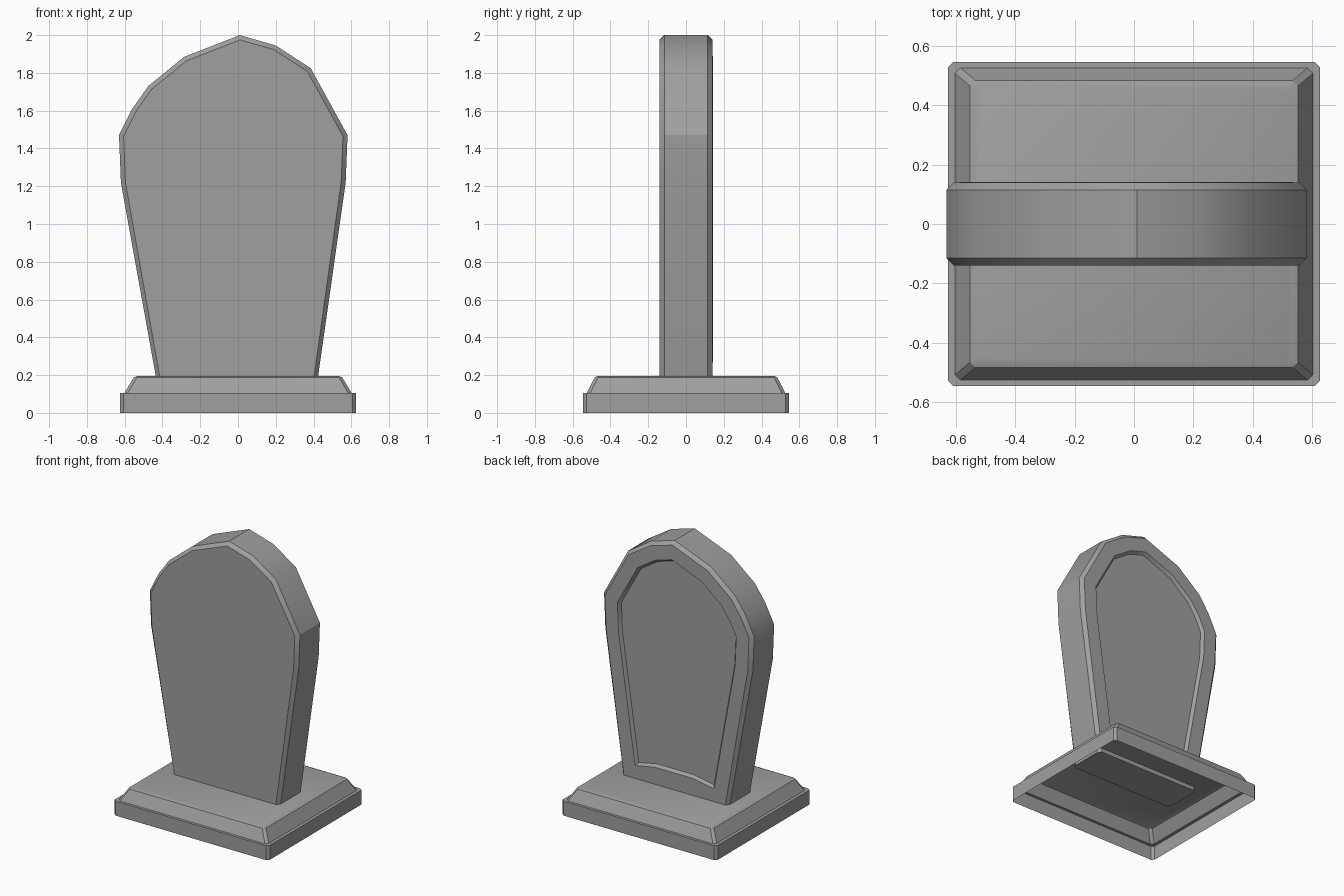
import bpy, bmesh
from mathutils import Vector

cube = bpy.data.objects.get("Cube")
if cube:
    bpy.data.objects.remove(cube, do_unlink=True)

stone = bpy.data.materials.new("grey_stone")
stone.use_nodes = True
grey = (0.35, 0.35, 0.35, 1)
stone.diffuse_color = grey
stone.node_tree.nodes["Principled BSDF"].inputs["Base Color"].default_value = grey


def loft(name, loops, cap_start, cap_end):
    """Join matching loops of points with quads and cap the chosen ends."""
    bm = bmesh.new()
    rings = [[bm.verts.new(p) for p in loop] for loop in loops]
    count = len(rings[0])
    for a, b in zip(rings, rings[1:]):
        for i in range(count):
            j = (i + 1) % count
            bm.faces.new((a[i], a[j], b[j], b[i]))
    if cap_start:
        bm.faces.new(rings[0][::-1])
    if cap_end:
        bm.faces.new(rings[-1])
    if cap_start and cap_end:
        bmesh.ops.recalc_face_normals(bm, faces=bm.faces)
    mesh = bpy.data.meshes.new(name)
    bm.to_mesh(mesh)
    bm.free()
    mesh.materials.append(stone)
    obj = bpy.data.objects.new(name, mesh)
    bpy.context.collection.objects.link(obj)
    bpy.ops.object.select_all(action='DESELECT')
    obj.select_set(True)
    bpy.context.view_layer.objects.active = obj
    bpy.ops.object.shade_smooth_by_angle(angle=0.524)
    return obj


def cut_rectangle(x, y, z, c):
    """Counter-clockwise rectangle with chamfered corners."""
    return [(x, -y + c, z), (x, y - c, z), (x - c, y, z), (-x + c, y, z),
            (-x, y - c, z), (-x, -y + c, z), (-x + c, -y, z), (x - c, -y, z)]


def inset(points, d):
    """Move each edge of a counter-clockwise outline inwards by d."""
    result = []
    for i, p in enumerate(points):
        e1 = (p - points[i - 1]).normalized()
        e2 = (points[(i + 1) % len(points)] - p).normalized()
        n1, n2 = Vector((-e1.y, e1.x)), Vector((-e2.y, e2.x))
        result.append(p + (n1 + n2) * d / (1 + n1.dot(n2)))
    return result


# Plinth: a hollow stepped shell, open underneath
plinth_steps = [(0.625, 0.545, 0), (0.625, 0.545, 0.105), (0.602, 0.525, 0.105),
                (0.56, 0.49, 0.175), (0.552, 0.483, 0.188), (0.535, 0.468, 0.195)]
loft("plinth", [cut_rectangle(x, y, z, 0.018) for x, y, z in plinth_steps],
     False, True)

# Headstone: irregular pointed outline, chamfered, with a sunken back panel
FOOT = 0.165
outline = [Vector(p) for p in (
    (-0.43, FOOT), (-0.15, FOOT), (0.15, FOOT), (0.42, FOOT),
    (0.57, 1.22), (0.58, 1.47), (0.385, 1.825), (0.2, 1.945), (0.01, 2.0),
    (-0.285, 1.885), (-0.475, 1.73), (-0.56, 1.61), (-0.63, 1.47), (-0.62, 1.22))]


def ring(d, y, panel=False):
    loop = inset(outline, d)
    for i in range(4):
        if not panel:
            loop[i].y = FOOT
        elif i in (1, 2):
            loop[i].y += 0.03      # arched lower edge of the panel
    return [(p.x, y, p.y) for p in loop]


loft("headstone", [ring(0.024, -0.14), ring(0, -0.115), ring(0, 0.115),
                   ring(0.024, 0.14), ring(0.125, 0.142, True),
                   ring(0.142, 0.12, True)], True, True)
